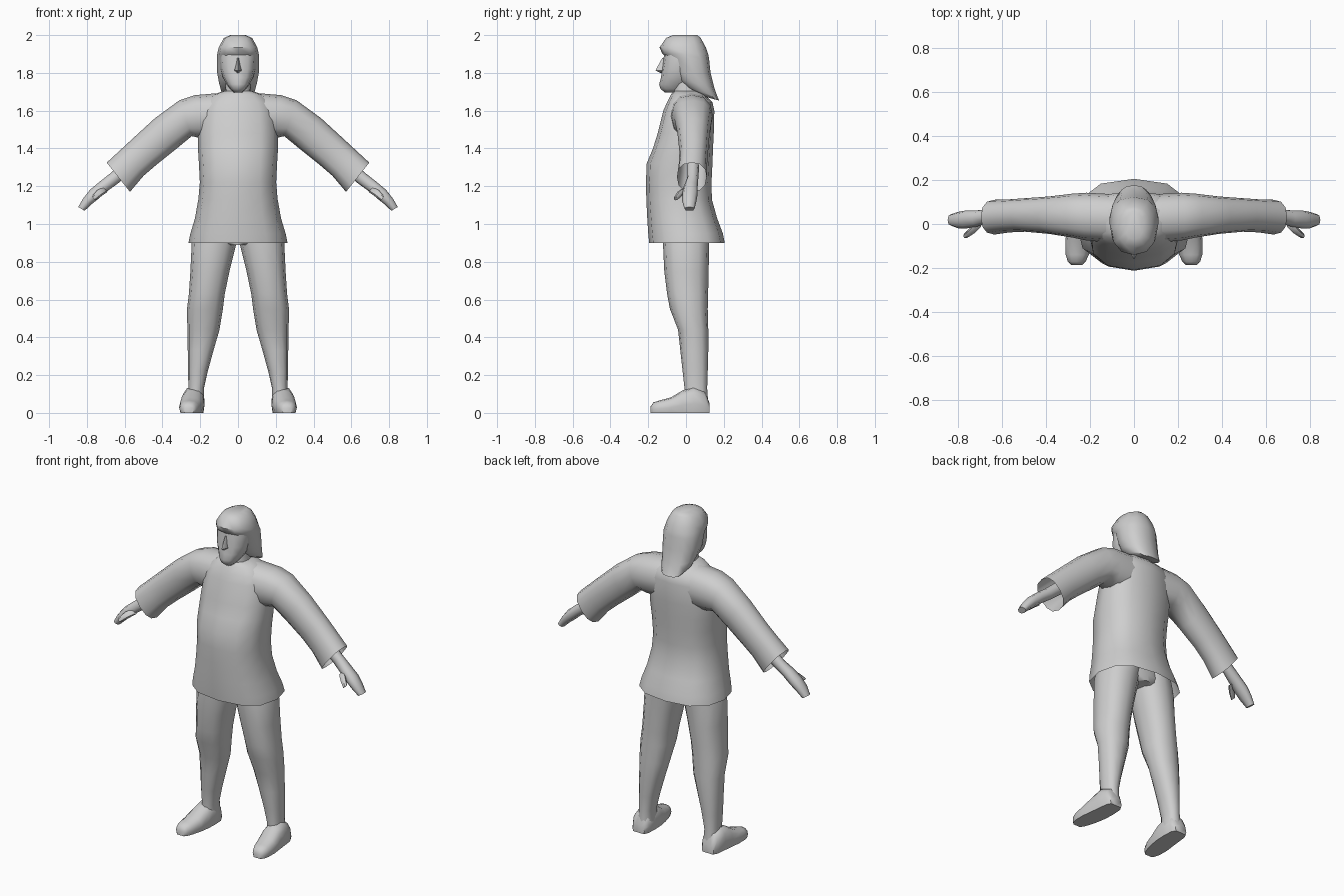
import bpy, bmesh, math
from mathutils import Vector

grey = bpy.data.materials.new("plain grey")
grey.diffuse_color = (0.62, 0.62, 0.62, 1)


def ring(c, u, v, n=12, p=0.85):
    """Closed rounded section around c, spanned by half axes u and v."""
    pts = []
    for i in range(n):
        a = 2 * math.pi * i / n
        ca, sa = math.cos(a), math.sin(a)
        pts.append(Vector(c) + Vector(u) * math.copysign(abs(ca) ** p, ca)
                   + Vector(v) * math.copysign(abs(sa) ** p, sa))
    return pts


def level(z, x0, x1, y0, y1, dz=0, **k):
    """Section of an upright part; dz lowers its back and lifts its front."""
    return ring(((x0 + x1) / 2, (y0 + y1) / 2, z), ((x1 - x0) / 2, 0, 0),
                (0, (y1 - y0) / 2, -dz), **k)


def limb(xa, za, xb, zb, y0, y1, **k):
    """Section of an arm from its upper edge (a) to its lower edge (b)."""
    return ring(((xa + xb) / 2, (y0 + y1) / 2, (za + zb) / 2),
                ((xa - xb) / 2, 0, (za - zb) / 2), (0, (y1 - y0) / 2, 0), **k)


def loft(name, rings, cap_start=True, cap_end=True, mirror=False, angle=55):
    bm = bmesh.new()
    loops = [[bm.verts.new(p) for p in r] for r in rings]
    n = len(loops[0])
    for a, b in zip(loops, loops[1:]):
        for i in range(n):
            j = (i + 1) % n
            bm.faces.new((a[i], a[j], b[j], b[i]))
    if cap_start:
        bm.faces.new(loops[0])
    if cap_end:
        bm.faces.new(loops[-1])
    bmesh.ops.recalc_face_normals(bm, faces=bm.faces)
    me = bpy.data.meshes.new(name)
    bm.to_mesh(me)
    bm.free()
    me.materials.append(grey)
    ob = bpy.data.objects.new(name, me)
    bpy.context.collection.objects.link(ob)
    bpy.ops.object.select_all(action='DESELECT')
    ob.select_set(True)
    bpy.context.view_layer.objects.active = ob
    bpy.ops.object.shade_smooth_by_angle(angle=math.radians(angle))
    if mirror:
        ob.modifiers.new("mirror", 'MIRROR')
    return ob


# Tunic body, open at the hem: height, half width, front, back
tunic = [(0.90, .262, -.195, .205), (0.95, .252, -.20, .195), (1.03, .228, -.205, .165),
         (1.13, .21, -.21, .137), (1.22, .202, -.212, .135), (1.32, .207, -.208, .14),
         (1.40, .212, -.175, .143), (1.48, .212, -.15, .147), (1.60, .20, -.12, .15),
         (1.645, .18, -.10, .14), (1.685, .13, -.08, .10), (1.705, .075, -.065, .07)]
loft("tunic_body", [level(z, -w, w, f, b, p=0.8) for z, w, f, b in tunic], cap_start=False)

# Sleeves, open at the cuff
sleeve = [(.08, 1.695, .10, 1.45, -.085, .135), (.23, 1.682, .20, 1.455, -.075, .142),
          (.31, 1.655, .245, 1.465, -.062, .138), (.44, 1.56, .33, 1.395, -.045, .125),
          (.56, 1.45, .43, 1.315, -.035, .117), (.63, 1.385, .50, 1.255, -.038, .112),
          (.695, 1.325, .572, 1.17, -.048, .11)]
loft("sleeve", [limb(*s) for s in sleeve], cap_end=False, mirror=True)

# Forearm, palm and joined fingers
hand = [(.60, 1.335, .555, 1.28, .005, .07), (.68, 1.265, .635, 1.215, .005, .065),
        (.735, 1.222, .695, 1.172, -.012, .062), (.785, 1.18, .735, 1.137, -.02, .062),
        (.82, 1.135, .775, 1.105, -.02, .055), (.846, 1.09, .812, 1.07, -.008, .045)]
loft("hand", [limb(*s, n=8) for s in hand], mirror=True)

# Thumb, reaching forward
thumb = [(.715, 1.195, .69, 1.17, -.015, .02), (.745, 1.18, .72, 1.15, -.045, -.01),
         (.775, 1.145, .755, 1.125, -.066, -.042)]
loft("thumb", [limb(*s, n=6) for s in thumb], mirror=True)

# Legs: height, inner, outer, front, back
leg = [(1.02, .0, .20, -.12, .13), (0.90, .008, .245, -.122, .122), (0.75, .045, .252, -.115, .12),
       (0.63, .07, .26, -.10, .117), (0.55, .08, .27, -.085, .115), (0.44, .098, .268, -.042, .118),
       (0.33, .13, .266, -.03, .118), (0.22, .16, .265, -.018, .115), (0.13, .18, .262, -.008, .112),
       (0.05, .178, .268, -.01, .118)]
loft("leg", [level(*s) for s in leg], mirror=True)

# Hips closing the legs under the tunic
hips = [(1.12, .18), (1.0, .20), (.93, .18), (.89, .06)]
loft("hips", [level(z, -w, w, -.115, .12) for z, w in hips])

# Feet with flat soles: depth, inner, outer, top
foot = [(.125, .195, .275, .05), (.10, .18, .29, .115), (.04, .176, .298, .14),
        (-.02, .178, .305, .118), (-.08, .188, .312, .082), (-.14, .205, .31, .066),
        (-.172, .22, .30, .056), (-.187, .235, .285, .035)]
shoes = []
for y, x0, x1, top in foot:
    pts = ring(((x0 + x1) / 2, y, top * .35), ((x1 - x0) / 2, 0, 0), (0, 0, top * .65))
    for q in pts:
        q.z = max(q.z, 0)
    shoes.append(pts)
loft("foot", shoes, mirror=True, angle=45)

# Neck
neck = [(1.64, .08, -.075, .085), (1.69, .068, -.068, .075), (1.80, .065, -.065, .07)]
loft("neck", [level(z, -w, w, f, b) for z, w, f, b in neck])

# Face down to the chin
face = [(1.93, .09, -.115, .05), (1.88, .096, -.118, .05), (1.82, .092, -.128, .05),
        (1.775, .08, -.132, .045), (1.74, .06, -.142, .03), (1.715, .042, -.135, .0),
        (1.695, .022, -.11, -.03)]
loft("face", [level(z, -w, w, f, b) for z, w, f, b in face])

# Nose
nose = [(1.88, .008, -.125), (1.835, .014, -.15), (1.813, .019, -.162), (1.80, .012, -.135)]
loft("nose", [level(z, -w, w, f, -.09, n=4, p=1) for z, w, f in nose])

# Hair cap with a fringe, swept down behind the neck
hair = [(2.00, .04, -.07, .06, 0), (1.985, .075, -.105, .078, 0), (1.935, .102, -.14, .105, 0),
        (1.90, .11, -.125, .117, 0), (1.875, .112, -.085, .122, 0), (1.80, .11, -.062, .13, 0),
        (1.745, .10, -.05, .15, .025), (1.70, .088, -.01, .168, .03), (1.665, .062, .09, .176, .012)]
loft("hair", [level(z, -w, w, f, b, d) for z, w, f, b, d in hair])
